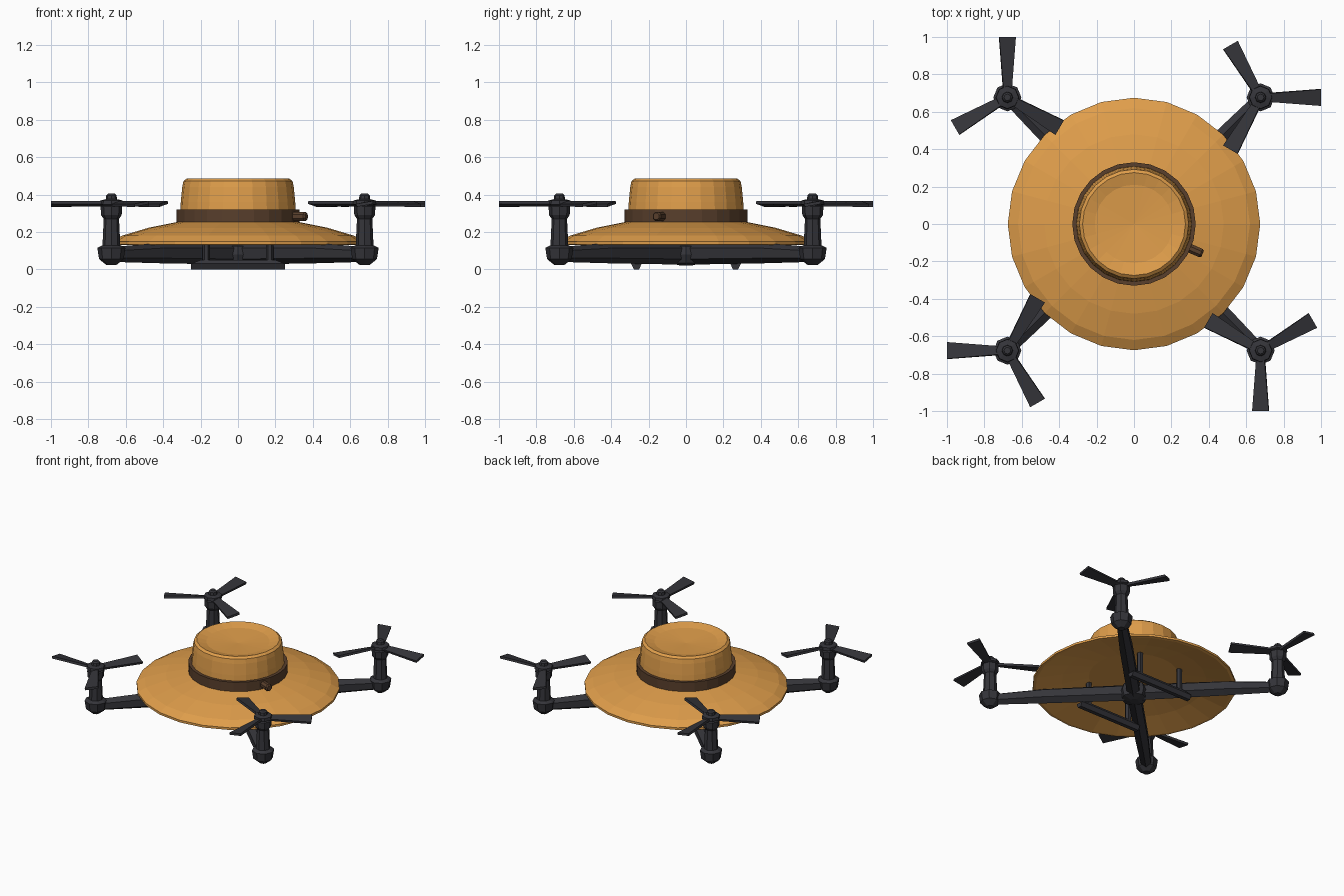
import bpy, bmesh
from math import sin, cos, pi, radians
from mathutils import Matrix, Vector

if "Cube" in bpy.data.objects:
    bpy.data.objects.remove(bpy.data.objects["Cube"])


def material(name, rgb):
    m = bpy.data.materials.new(name)
    m.diffuse_color = (*rgb, 1)
    m.use_nodes = True
    m.node_tree.nodes["Principled BSDF"].inputs["Base Color"].default_value = m.diffuse_color
    return m


STRAW = material("straw", (0.74, 0.34, 0.07))
LEATHER = material("brown_band", (0.10, 0.05, 0.025))
DARK = material("dark_frame", (0.035, 0.035, 0.042))


def finish(bm, name, mat, matrix=Matrix()):
    bmesh.ops.remove_doubles(bm, verts=bm.verts, dist=1e-5)
    bmesh.ops.recalc_face_normals(bm, faces=bm.faces)
    me = bpy.data.meshes.new(name)
    bm.to_mesh(me)
    bm.free()
    me.materials.append(mat)
    ob = bpy.data.objects.new(name, me)
    ob.matrix_world = matrix
    bpy.context.collection.objects.link(ob)
    return ob


def loft(name, rings, mat, matrix=Matrix(), closed=False):
    """Skin a list of point rings; cap the ends unless closed."""
    bm = bmesh.new()
    vs = [[bm.verts.new(p) for p in ring] for ring in rings]
    n = len(vs[0])
    pairs = list(zip(vs, vs[1:]))
    if closed:
        pairs.append((vs[-1], vs[0]))
    for a, b in pairs:
        for i in range(n):
            j = (i + 1) % n
            bm.faces.new((a[i], a[j], b[j], b[i]))
    if not closed:
        bm.faces.new(vs[0])
        bm.faces.new(vs[-1])
    return finish(bm, name, mat, matrix)


def lathe(name, profile, sides, mat, matrix=Matrix(), closed=False):
    rings = [[(r * cos(2 * pi * i / sides), r * sin(2 * pi * i / sides), z)
              for i in range(sides)] for r, z in profile]
    return loft(name, rings, mat, matrix, closed)


def bar(name, stations, sides, mat, matrix=Matrix()):
    """Bar along local x: stations are (x, z centre, half width, half height)."""
    rings = [[(x, w * cos(2 * pi * (i + .5) / sides) / cos(pi / sides),
               z + h * sin(2 * pi * (i + .5) / sides) / cos(pi / sides))
              for i in range(sides)] for x, z, w, h in stations]
    return loft(name, rings, mat, matrix)


# Hat: brim with hollow underside, crown with dished top
lathe("hat", [(0.001, 0.21), (0.30, 0.21), (0.48, 0.175), (0.655, 0.13), (0.675, 0.132),
              (0.675, 0.148), (0.62, 0.18), (0.48, 0.222), (0.33, 0.252), (0.312, 0.265),
              (0.306, 0.36), (0.298, 0.44), (0.292, 0.472), (0.275, 0.485),
              (0.21, 0.468), (0.001, 0.455)], 24, STRAW)

# Band round the crown and its small knob
lathe("hat_band", [(0.30, 0.25), (0.33, 0.25), (0.33, 0.32), (0.30, 0.32)],
      24, LEATHER, closed=True)
bar("band_knob", [(0.30, 0.283, .024, .024), (0.39, 0.283, .024, .024),
                  (0.40, 0.283, .017, .017)], 8, LEATHER,
    Matrix.Rotation(radians(-23.5), 4, 'Z'))

# Central hub under the hat
lathe("frame_hub", [(0.03, 0.02), (0.085, 0.035), (0.10, 0.08), (0.085, 0.125), (0.03, 0.13)],
      8, DARK)

# Landing skids with two struts each
for side, label in ((-1, "front"), (1, "back")):
    y = 0.265 * side
    rings = []
    for z, hx, hy in ((0.0, 0.25, 0.014), (0.03, 0.25, 0.028), (0.05, 0.20, 0.018)):
        rings.append([(-hx, y - hy, z), (hx, y - hy, z), (hx, y + hy, z), (-hx, y + hy, z)])
    loft(label + "_skid", rings, DARK)
    for x in (-0.17, 0.17):
        lathe(label + "_skid_strut", [(0.02, 0.03), (0.02, 0.22)], 6, DARK,
              Matrix.Translation((x, y, 0)))

# Four arms, each with a motor post and a three-bladed rotor
for k in range(4):
    a = pi / 4 + k * pi / 2
    turn = Matrix.Rotation(a, 4, 'Z')
    spot = Matrix.Translation((0.677 * 2 ** .5 * cos(a), 0.677 * 2 ** .5 * sin(a), 0))
    bar("arm", [(0.0, 0.085, .042, .052), (0.60, 0.087, .042, .047),
                (0.93, 0.08, .032, .035)], 6, DARK, turn)
    lathe("motor_mount", [(0.025, 0.022), (0.066, 0.055), (0.075, 0.115), (0.05, 0.128)],
          8, DARK, spot @ turn)
    lathe("motor_post", [(0.048, 0.12), (0.041, 0.27), (0.055, 0.29), (0.058, 0.335),
                         (0.045, 0.345)], 8, DARK, spot @ turn)
    lathe("rotor_cap", [(0.045, 0.34), (0.063, 0.347), (0.06, 0.368), (0.03, 0.375),
                        (0.028, 0.395), (0.018, 0.405)], 8, DARK, spot @ turn)
    for b in range(3):
        rings = []
        for x, w, tilt in ((0.03, 0.022, 18), (0.323, 0.045, 10)):
            t = Matrix.Rotation(radians(tilt), 4, 'X')
            rings.append([Vector((x, 0, 0.35)) + t @ Vector((0, sy * w, sz * 0.008))
                          for sy, sz in ((-1, -1), (1, -1), (1, 1), (-1, 1))])
        loft("rotor_blade", rings, DARK,
             spot @ Matrix.Rotation(k * pi / 2 + b * 2 * pi / 3, 4, 'Z'))
